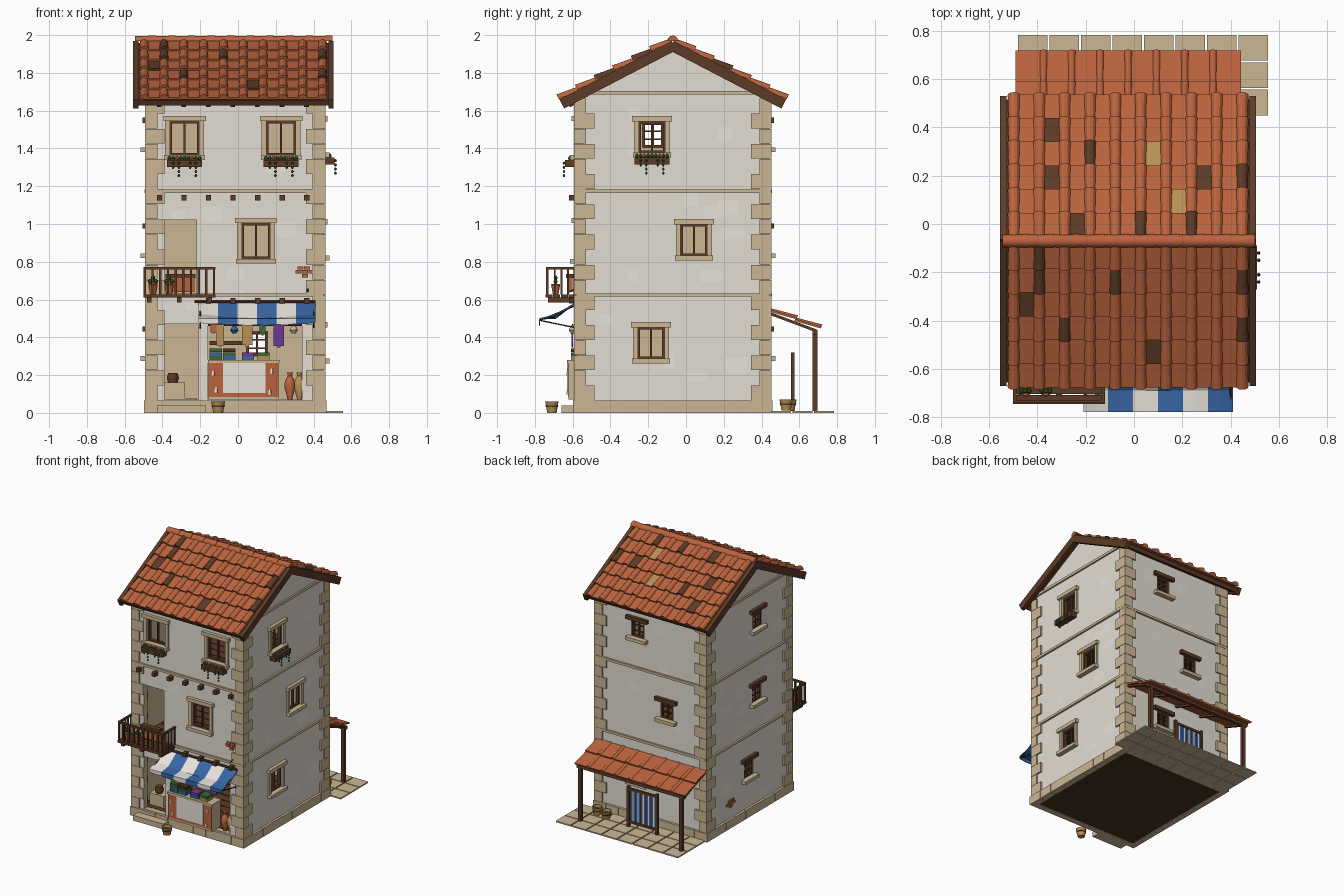
import bpy, bmesh, math, random
from mathutils import Matrix, Vector

random.seed(4)
cube = bpy.data.objects.get("Cube")
if cube:
    bpy.data.objects.remove(cube)

# Palette
PALETTE = dict(plaster=(.89, .87, .83), stone=(.8, .715, .585), terracotta=(.73, .39, .24),
               wood=(.36, .23, .15), dark=(.28, .185, .13), blue=(.22, .4, .65),
               cream=(.93, .91, .88), green=(.23, .4, .2), straw=(.72, .57, .33),
               purple=(.45, .22, .58))
MATS = {}
for key, rgb in PALETTE.items():
    m = bpy.data.materials.new(key)
    m.use_nodes = True
    col = [((c + .055) / 1.055) ** 2.4 for c in rgb] + [1]
    m.diffuse_color = col
    m.node_tree.nodes["Principled BSDF"].inputs["Base Color"].default_value = col
    MATS[key] = m

PARTS = {}   # name -> (bmesh, material slots)


def slot(name, mat):
    bm, mats = PARTS.setdefault(name, (bmesh.new(), []))
    if mat not in mats:
        mats.append(mat)
    return bm, mats.index(mat)


def loft(name, rings, mat, M=Matrix()):
    """Closed solid through rings of points."""
    bm, i = slot(name, mat)
    vs = [[bm.verts.new(M @ Vector(p)) for p in r] for r in rings]
    n = len(vs[0])
    faces = [bm.faces.new(vs[0]), bm.faces.new(vs[-1])]
    for a, b in zip(vs, vs[1:]):
        faces += [bm.faces.new((a[k], a[(k + 1) % n], b[(k + 1) % n], b[k])) for k in range(n)]
    for f in faces:
        f.material_index = i


def box(name, x0, x1, y0, y1, z0, z1, mat, M=Matrix()):
    loft(name, [[(x0, y0, z), (x1, y0, z), (x1, y1, z), (x0, y1, z)] for z in (z0, z1)], mat, M)


def lathe(name, M, profile, mat, n=10):
    ring = [(math.cos(k * math.tau / n), math.sin(k * math.tau / n)) for k in range(n)]
    loft(name, [[(r * c, r * s, z) for c, s in ring] for r, z in profile], mat, M)


def at(x, y, z):
    return Matrix.Translation((x, y, z))


def rod(name, a, b, r, mat):
    a, b = Vector(a), Vector(b)
    M = at(*a) @ (b - a).to_track_quat('Z', 'Y').to_matrix().to_4x4()
    lathe(name, M, [(r, 0), (r, (b - a).length)], mat, 6)


def basis(x, y, z, o):
    return Matrix([[x[i], y[i], z[i], o[i]] for i in range(3)] + [[0, 0, 0, 1]])


# House extents and wall frames: u along the wall, d outward, z up
X0, X1, Y0, Y1, TOP, MID = -.48, .45, -.58, .44, 1.67, -.07
FRAME = dict(front=((1, 0, 0), (0, -1, 0), (0, Y0, 0)), back=((1, 0, 0), (0, 1, 0), (0, Y1, 0)),
             right=((0, 1, 0), (1, 0, 0), (X1, 0, 0)), left=((0, 1, 0), (-1, 0, 0), (X0, 0, 0)))
WALL = {s: basis(u, d, (0, 0, 1), o) for s, (u, d, o) in FRAME.items()}
SPAN = dict(front=(X0, X1), back=(X0, X1), right=(Y0, Y1), left=(Y0, Y1))
HOLES = dict(front=[(-.39, -.21, .07, .47), (-.16, .34, .07, .5), (-.39, -.22, .63, 1.02)],
             back=[], right=[], left=[])


def window(side, u, z, w, h, rustic=False):
    """Opening with surround, sash bars and sill."""
    HOLES[side].append((u - w / 2, u + w / 2, z - h / 2, z + h / 2))
    M, a, b, t = WALL[side], u - w / 2, u + w / 2, z + h / 2
    n, low = side + "_windows", z - h / 2
    box(n, a - .035, b + .035, -.02, .025, t, t + .028, "wood" if rustic else "stone", M)
    box(n, a - .03, b + .03, -.02, .035, low - .025, low, "stone", M)
    if not rustic:
        for e in (a - .025, b):
            box(n, e, e + .025, -.02, .012, low, t, "stone", M)
    for e in (a, b - .012):
        box(n, e, e + .012, -.03, -.005, low, t, "wood", M)
    for e in (low, t - .012):
        box(n, a, b, -.03, -.005, e, e + .012, "wood", M)
    box(n, u - .005, u + .005, -.025, -.01, low, t, "wood", M)
    if rustic:
        for k in (1, 2):
            box(n, a, b, -.022, -.012, low + k * h / 3 - .004, low + k * h / 3 + .004, "wood", M)


for u in (-.283, .228):
    window("front", u, 1.455, .155, .18)
window("front", .095, .91, .15, .19)
for u, z in ((-.18, 1.46), (.042, .915), (-.185, .37)):
    window("right", u, z, .14, .165)
for u, z in ((.1, 1.47), (-.145, .91), (.1, .365)):
    window("back", u, z, .11, .13, True)
for u, z in ((-.175, 1.47), (-.17, .91), (-.07, .365)):
    window("left", u, z, .11, .13, True)


def inside(u, z, rects):
    return any(r[0] < u < r[1] and r[2] < z < r[3] for r in rects)


def wall(side):
    """Plastered outside with faded patches, stone-coloured inside, openings left out."""
    name, M, holes = side + "_wall", WALL[side], HOLES[side]
    a, b = SPAN[side]
    bm, ip = slot(name, "plaster")
    _, ic = slot(name, "cream")
    _, it = slot(name, "stone")
    patches = []
    for k in range(14):
        u, z = random.uniform(a + .1, b - .2), random.uniform(.1, 1.55)
        patches.append((u, u + random.uniform(.05, .12), z, z + random.uniform(.04, .09)))
    us = sorted({a, b, *[v for h in holes + patches for v in h[:2]]})
    zs = sorted({.03, TOP, *[v for h in holes + patches for v in h[2:]]})
    grid = [[bm.verts.new(M @ Vector((u, 0, z))) for z in zs] for u in us]
    tint = {}
    for i in range(len(us) - 1):
        for j in range(len(zs) - 1):
            c = (us[i] + us[i + 1]) / 2, (zs[j] + zs[j + 1]) / 2
            if not inside(*c, holes):
                f = bm.faces.new((grid[i][j], grid[i + 1][j], grid[i + 1][j + 1], grid[i][j + 1]))
                tint[f] = ic if inside(*c, patches) else ip
    ret = bmesh.ops.extrude_face_region(bm, geom=list(tint), use_keep_orig=True)
    out = Vector(FRAME[side][1])
    bmesh.ops.translate(bm, vec=out * -.04, verts=[g for g in ret["geom"] if isinstance(g, bmesh.types.BMVert)])
    for f in bm.faces:
        f.material_index = tint.get(f, it)
    # Plinth blocks and string courses
    box("plinth", a, b, -.03, .013, .001, .063, "stone", M)
    w = (b - a + .036) / 9
    for k in range(9):
        box("plinth", a - .018 + k * w + .001, a - .019 + (k + 1) * w, -.03, .018, 0, .066, "stone", M)
    for z in (.615, 1.165):
        box("string_courses", a, b, 0, .014, z, z + .018, "stone", M)


for side in WALL:
    wall(side)

# Gables
for side in ("right", "left"):
    loft(side + "_gable", [[(Y0, d, TOP), (Y1, d, TOP), (MID, d, 1.935)] for d in (-.04, 0)], "plaster", WALL[side])
    box("string_courses", Y0, Y1, 0, .012, 1.685, 1.705, "stone", WALL[side])

# Corner quoins, long and short in turn
for cx, sx in ((X0, 1), (X1, -1)):
    for cy, sy in ((Y0, 1), (Y1, -1)):
        for k in range(20):
            lx, ly = (.09, .05) if k % 2 else (.055, .095)
            z = .066 + k * .08
            box("quoins", cx - sx * .012, cx + sx * lx, cy - sy * .012, cy + sy * ly, z, z + .078, "stone")

# Floors with planks
box("ground_floor", X0 + .03, X1 - .03, Y0 + .03, Y1 - .03, .003, .06, "dark")
for z in (.06, .6, 1.15):
    box("floors", X0 + .03, X1 - .03, Y0 + .03, Y1 - .03, z - .02, z + .005, "dark")
    for k in range(12):
        y = Y0 + .04 + k * .078
        box("floors", X0 + .035, X1 - .035, y, y + .07, z, z + .012, "wood")


# Roofs
def slope(sign, y, z, angle):
    c, s = math.cos(angle), math.sin(angle)
    return basis((1, 0, 0), (0, sign * c, -s), (0, sign * s, c), (0, y, z))


def half_round(name, x, s0, s1, r0, r1, h0, h1, mat, M):
    arc = [math.pi * k / 6 for k in range(7)]
    loft(name, [[(x + r * math.cos(t), s, h + r * math.sin(t)) for t in arc]
                for r, s, h in ((r0, s0, h0), (r1, s1, h1))], mat, M)


def tiles(name, M, first, pitch, covers, pans, rows, length, r, worn):
    """Rows of covers (even columns) and flat pans (odd); worn maps (row, column) to a colour."""
    step = length / rows
    for j in range(rows):
        s0, s1 = j * step, (j + 1) * step + .008
        for k in range(pans):
            x, w = first + (k + .5 - (pans > covers)) * pitch, pitch * .49
            loft(name, [[(x - w, s, h), (x + w, s, h), (x + w, s, h + .012), (x - w, s, h + .012)]
                        for s, h in ((s0, 0), (s1, .012))], worn.get((j, 2 * k + 1), "terracotta"), M)
        for k in range(covers):
            half_round(name, first + k * pitch, s0, s1, r * .85, r, .005, .017,
                       worn.get((j, 2 * k), "terracotta"), M)


FRONT_WORN = dict.fromkeys([(0, 2), (1, 2), (2, 1), (1, 8), (1, 18), (3, 4), (4, 11), (3, 18)], "wood")
BACK_WORN = dict.fromkeys([(4, 3), (3, 6), (2, 3), (2, 15), (0, 5), (0, 14), (2, 18), (0, 10)], "wood")
BACK_WORN.update(dict.fromkeys([(3, 11), (1, 13)], "straw"))
for sign, label, worn in ((-1, "front", FRONT_WORN), (1, "back", BACK_WORN)):
    M = slope(sign, MID, 1.958, math.radians(27.5))
    box("roof_deck", -.53, .485, 0, .66, -.03, 0, "wood", M)
    for x in (-.555, .478):
        box("barge_boards", x, x + .028, 0, .67, -.042, .012, "wood", M)
    tiles(label + "_roof_tiles", M, -.497, .105, 10, 9, 6, .664, .026, worn)
M = slope(-1, MID, 1.958, math.radians(27.5))
for k in range(7):
    box("rafter_ends", -.43 + k * .13, -.405 + k * .13, .56, .64, -.05, -.03, "wood", M)
along_x = basis((0, 1, 0), (1, 0, 0), (0, 0, 1), (0, MID, 1.97))
for k in range(10):
    half_round("ridge_tiles", 0, -.545 + k * .104, -.435 + k * .104, .026, .028, -.002, 0, "terracotta", along_x)

# Rear lean-to on rafters and posts
M = slope(1, Y1 + .005, .535, math.radians(20.5))
for k in range(5):
    box("lean_to_frame", -.478 + k * .225, -.46 + k * .225, 0, .265, -.016, -.001, "wood", M)
tiles("lean_to_tiles", M, -.375, .117, 7, 8, 2, .275, .017, {})
box("lean_to_frame", -.47, .44, .67, .695, .415, .438, "wood")
for x in (-.44, .417):
    box("lean_to_frame", x - .013, x + .013, .67, .695, .01, .43, "wood")

# Paving
for i in range(8):
    for j in range(3):
        x, y = -.48 + i * .1305, .45 + j * .1135
        box("paving", x, x + .122, y, y + .106, 0, .01, "stone")

# Loom with striped cloth
for x in (-.15, .09):
    box("loom", x - .01, x + .01, .555, .575, .01, .32, "wood")
for z in (.04, .29):
    box("loom", -.15, .09, .557, .573, z, z + .018, "wood")
for k in range(20):
    box("loom_cloth", -.14 + k * .011, -.129 + k * .011, .562, .568, .058, .29,
        ("blue", "cream", "blue", "dark")[k % 4])

# Baskets
for x, y, z in ((.38, .53, .012), (.29, .55, .012), (-.105, -.71, 0)):
    lathe("baskets", at(x, y, z), [(.026, 0), (.036, .055), (.038, .06), (.03, .06), (.026, .03)], "straw")
    lathe("baskets", at(x, y, z), [(.034, .03), (.036, .038)], "wood")

# Balcony
for k in range(4):
    box("balcony", -.5, -.12, -.745 + k * .041, -.707 + k * .041, .61, .628, "wood")
for x in (-.47, -.31, -.15):
    box("balcony", x - .012, x + .012, -.73, Y0, .585, .61, "wood")
box("balcony", -.5, -.12, -.742, -.728, .758, .772, "wood")
for x in (-.5, -.134):
    box("balcony", x, x + .014, -.742, Y0, .758, .772, "wood")
    for k in range(4):
        box("balcony", x + .002, x + .012, -.7 + k * .035, -.69 + k * .035, .628, .765, "wood")
for k in range(10):
    x = -.493 + k * .0407
    box("balcony", x - .006, x + .006, -.741, -.729, .628, .765, "wood")


def leaf(name, x, y, z, r, mat="green"):
    lathe(name, at(x, y, z), [(r * .4, -r), (r, 0), (r * .4, r)], mat, 6)


for x in (-.45, -.365):
    lathe("balcony_pots", at(x, -.69, .628), [(.016, 0), (.025, .05), (.02, .055)], "terracotta")
    for k in range(3):
        leaf("balcony_plants", x - .015 + k * .015, -.69, .695 + k % 2 * .02, .013)
box("balcony_chest", -.38, -.23, -.63, -.6, .64, .715, "terracotta")
box("balcony_chest", -.385, -.225, -.635, -.595, .715, .735, "wood")


# Flower boxes with trailing plants
def flower_box(side, u, z):
    M = WALL[side]
    box("flower_boxes", u - .092, u + .092, .012, .06, z, z + .038, "wood", M)
    for k in range(9):
        p = M @ Vector((u - .08 + k * .02, .035, z + .045))
        leaf("flower_box_plants", *p, .012, "terracotta" if k % 4 == 2 else "green")
    for x, n in ((-.06, 2), (-.03, 4), (.03, 2), (.06, 4)):
        for j in range(n):
            leaf("flower_box_plants", *(M @ Vector((u + x, .066, z + .02 - j * .022))), .008)


flower_box("front", -.283, 1.302)
flower_box("front", .228, 1.302)
flower_box("right", -.18, 1.315)

# Beam ends on the front
for k in range(7):
    for z in (1.125, .58):
        if z > 1 or k > 1:
            box("beam_ends", -.43 + k * .13, -.402 + k * .13, Y0 - .04, Y0, z, z + .028, "wood")

# Striped awning sagging at mid-span, with valance and struts
for k in range(6):
    rings = []
    for t in (k / 6, (k + .5) / 6, (k + 1) / 6):
        x, sag = -.21 + t * .62, math.sin(t * math.pi)
        mid, low = .517 - .02 * sag, .478 - .012 * sag - .008 * (t * 6 % 1)
        rings.append([(x, -.59, .575), (x, -.69, mid), (x, -.772, .495), (x, -.772, low), (x, -.778, low),
                      (x, -.778, .5), (x, -.69, mid + .006), (x, -.59, .582)])
    loft("awning", rings, "blue" if k % 2 else "cream")
rod("awning_frame", (-.23, -.6, .59), (.41, -.6, .59), .008, "wood")
for x in (-.2, .4):
    for z in (.45, .57):
        rod("awning_frame", (x, -.58, z), (x, -.775, .49), .004, "dark")

# Shop counter, wares and hanging goods
box("counter", -.155, .215, -.622, -.52, .07, .265, "stone")
box("counter", -.155, .215, -.626, -.62, .085, .265, "terracotta")
box("counter", -.16, .22, -.63, -.515, .265, .28, "stone")
box("counter", -.08, .145, -.63, -.62, .105, .265, "cream")
for x, z in ((-.13, .21), (-.115, .12), (.17, .11), (.18, .22)):
    lathe("counter", at(x, -.621, z), [(.012, -.012), (.008, .014)], "cream", 5)
for x, stack in ((-.15, ("green", "blue", "green")), (-.08, ("blue", "green", "dark")),
                 (.02, ("blue", "purple")), (.1, ("straw", "green"))):
    for j, c in enumerate(stack):
        box("folded_cloth", x, x + .066, -.61, -.54, .28 + j * .021, .3 + j * .021, c)
rod("hanging_rail", (-.16, -.6, .465), (.34, -.6, .465), .005, "wood")
for x, w, low, c in ((-.13, .03, .42, "terracotta"), (-.095, .04, .35, "straw"), (.05, .055, .35, "straw"),
                     (.13, .03, .41, "green"), (.215, .055, .345, "purple")):
    for e in (-w / 3, 0, w / 3):
        box("hanging_goods", x + e - w / 6, x + e + w / 6, -.607, -.597, low + abs(e) / 2, .465, c)
for x, c in ((-.02, "blue"), (.295, "stone")):
    lathe("hanging_pots", at(x, -.6, .42), [(.01, 0), (.022, .018), (.01, .04)], c)
for z in (.2, .36):
    box("shop_shelves", -.15, .04, .33, .4, z, z + .02, "wood")
for x, c in ((.275, "terracotta"), (.325, "straw")):
    lathe("amphorae", at(x, -.55, .07), [(.012, 0), (.03, .07), (.026, .1), (.011, .125), (.016, .145)], c, 12)

# Entrance step, inner stair and barrel
box("entrance_step", -.43, -.17, -.66, -.59, 0, .04, "stone")
for k in range(2):
    box("inner_stair", -.4, -.28 + k * .06, -.5, -.2, .06, .16 - k * .08, "stone")
lathe("barrel", at(-.345, -.46, .16), [(.025, 0), (.032, .025), (.025, .05)], "wood")

# Exposed brick where plaster has fallen
for side, u, z in (("front", .305, .718), ("left", .1, .15)):
    for j, n in enumerate((1, 3, 2)):
        for k in range(n):
            x = u + k * .034 + (.034, 0, .01)[j]
            box("exposed_brick", x, x + .031, 0, .008, z + j * .02, z + .018 + j * .02, "terracotta", WALL[side])
rod("wall_hook", (.37, -.58, .66), (.37, -.62, .64), .004, "dark")

# Turn the parts into objects
bpy.ops.object.select_all(action='DESELECT')
for name, (bm, mats) in PARTS.items():
    bmesh.ops.recalc_face_normals(bm, faces=bm.faces)
    me = bpy.data.meshes.new(name)
    bm.to_mesh(me)
    bm.free()
    for k in mats:
        me.materials.append(MATS[k])
    ob = bpy.data.objects.new(name, me)
    bpy.context.collection.objects.link(ob)
    if name in ("amphorae", "balcony_pots", "baskets", "barrel", "ridge_tiles", "hanging_pots"):
        ob.select_set(True)
        bpy.context.view_layer.objects.active = ob
bpy.ops.object.shade_smooth_by_angle(angle=math.radians(40))
